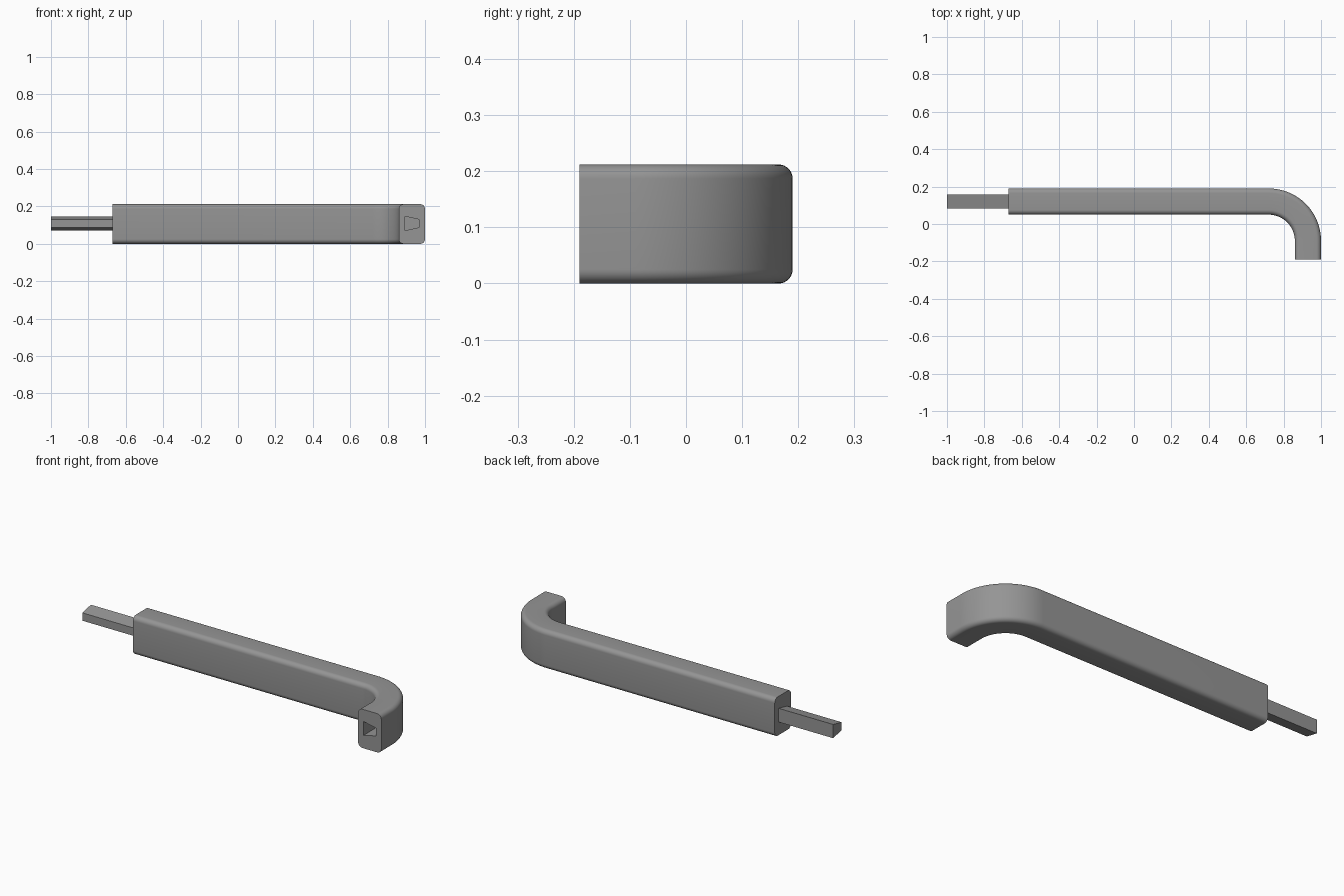
import bpy, bmesh, math
from mathutils import Vector

cube = bpy.data.objects.get("Cube")
if cube:
    bpy.data.objects.remove(cube)

steel = bpy.data.materials.new("mid grey")
steel.use_nodes = True
grey = (0.3, 0.3, 0.3, 1)
steel.diffuse_color = grey
steel.node_tree.nodes["Principled BSDF"].inputs["Base Color"].default_value = grey

WIDTH, HEIGHT, CORNER = 0.14, 0.212, 0.025
BEND_X, BEND_Y, BEND_R = 0.72, -0.09, 0.21   # bend centre and centreline radius
MID_Z = 0.109


def rounded_section(w, h, r, steps=8):
    """Rounded rectangle as (outward offset, height) pairs."""
    pts = []
    for k, (su, sv) in enumerate([(1, 1), (-1, 1), (-1, -1), (1, -1)]):
        for i in range(steps + 1):
            a = math.radians(90) * (k + i / steps)
            pts.append((su * (w / 2 - r) + r * math.cos(a),
                        h / 2 + sv * (h / 2 - r) + r * math.sin(a)))
    return pts


def wedge_section(inner, outer, half_width=0.037):
    """Trapezoid with different heights on the inner and outer sides."""
    return [(half_width, MID_Z + outer / 2), (-half_width, MID_Z + inner / 2),
            (-half_width, MID_Z - inner / 2), (half_width, MID_Z - outer / 2)]


def sweep(name, section, stations):
    """Loft a section through (centre, outward direction) stations."""
    bm = bmesh.new()
    rings = [[bm.verts.new(Vector((*c, 0)) + Vector((*d, 0)) * u + Vector((0, 0, z)))
              for u, z in section] for c, d in stations]
    n = len(section)
    for a, b in zip(rings, rings[1:]):
        for i in range(n):
            bm.faces.new((a[i], a[(i + 1) % n], b[(i + 1) % n], b[i]))
    bm.faces.new(rings[0])
    bm.faces.new(rings[-1])
    bmesh.ops.recalc_face_normals(bm, faces=bm.faces)
    mesh = bpy.data.meshes.new(name)
    bm.to_mesh(mesh)
    bm.free()
    mesh.materials.append(steel)
    obj = bpy.data.objects.new(name, mesh)
    bpy.context.collection.objects.link(obj)
    return obj


row_y = BEND_Y + BEND_R
end_x = BEND_X + BEND_R
along, across = (0, 1), (1, 0)

# Handle: long straight bar, quarter bend, short end
path = [((-0.67, row_y), along)]
for i in range(33):
    a = math.radians(90) * (1 - i / 32)
    d = (math.cos(a), math.sin(a))
    path.append(((BEND_X + BEND_R * d[0], BEND_Y + BEND_R * d[1]), d))
path.append(((end_x, -0.19), across))
handle = sweep("handle", rounded_section(WIDTH, HEIGHT, CORNER), path)

# Wedge socket cut into the short end
cutter = sweep("socket_cutter", wedge_section(0.075, 0.043),
               [((end_x, -0.25), across), ((end_x, -0.06), across)])
cutter.hide_render = True
cut = handle.modifiers.new("socket", "BOOLEAN")
cut.operation = "DIFFERENCE"
cut.solver = "EXACT"
cut.object = cutter
bpy.ops.object.select_all(action="DESELECT")
bpy.context.view_layer.objects.active = handle
handle.select_set(True)
bpy.ops.object.modifier_apply(modifier=cut.name)
bpy.data.objects.remove(cutter)
bpy.ops.object.shade_smooth_by_angle(angle=math.radians(30))

# Wedge tongue on the long end
sweep("tongue", wedge_section(0.043, 0.075),
      [((-1, row_y), along), ((-0.66, row_y), along)])
